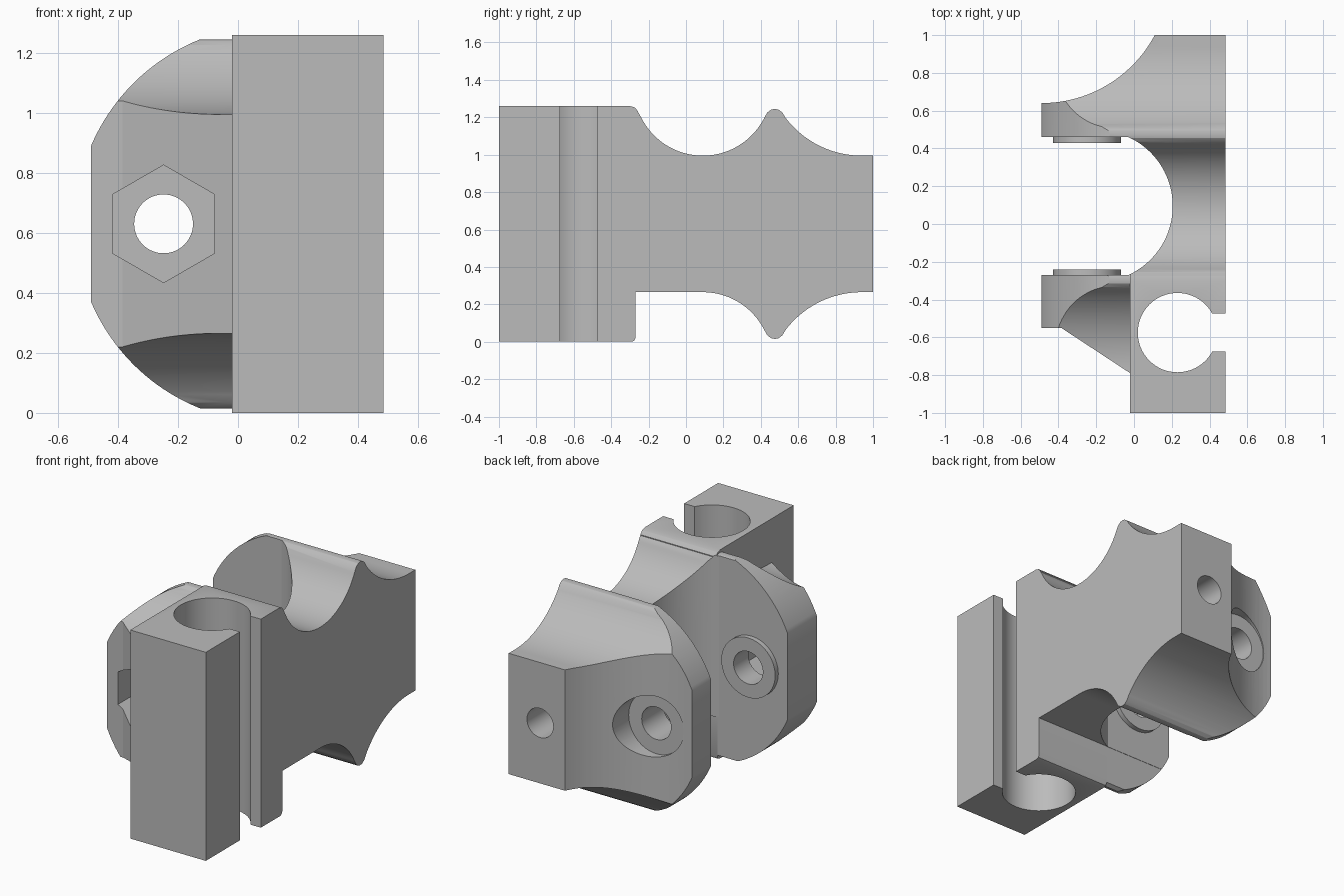
import bpy, bmesh, math

cube = bpy.data.objects.get("Cube")
if cube:
    bpy.data.objects.remove(cube, do_unlink=True)

grey = bpy.data.materials.new("plain grey")
grey.use_nodes = True
COLOUR = (0.5, 0.5, 0.5, 1)
grey.diffuse_color = COLOUR
grey.node_tree.nodes["Principled BSDF"].inputs["Base Color"].default_value = COLOUR


def arc(cx, cy, r, start, end, n=32):
    """Points on an arc, angles in degrees."""
    angles = [math.radians(start + (end - start) * i / n) for i in range(n + 1)]
    return [(cx + r * math.cos(a), cy + r * math.sin(a)) for a in angles]


def circle(cx, cy, r, n=64, start=0):
    return arc(cx, cy, r, start, start + 360, n)[:-1]


PLACE = {"x": lambda p, t: (t, p[0], p[1]),
         "y": lambda p, t: (p[0], t, p[1]),
         "z": lambda p, t: (p[0], p[1], t)}


def prism(name, axis, points, low, high):
    """Extrude a closed profile along an axis."""
    bm = bmesh.new()
    a, b = [[bm.verts.new(PLACE[axis](p, t)) for p in points] for t in (low, high)]
    bm.faces.new(a)
    bm.faces.new(b)
    n = len(points)
    for i in range(n):
        j = (i + 1) % n
        bm.faces.new((a[i], a[j], b[j], b[i]))
    bmesh.ops.recalc_face_normals(bm, faces=bm.faces)
    mesh = bpy.data.meshes.new(name)
    bm.to_mesh(mesh)
    bm.free()
    mesh.materials.append(grey)
    obj = bpy.data.objects.new(name, mesh)
    bpy.context.collection.objects.link(obj)
    return obj


def combine(body, tool, operation):
    """Apply a boolean and drop the tool."""
    mod = body.modifiers.new("cut", "BOOLEAN")
    mod.operation, mod.solver, mod.object = operation, "EXACT", tool
    bpy.context.view_layer.objects.active = body
    bpy.ops.object.modifier_apply(modifier=mod.name)
    bpy.data.objects.remove(tool, do_unlink=True)


# Scalloped side profile: ridges either side of a groove, mirrored about MID
MID, HALF = 0.09, 0.63
groove = arc(MID, 1.363, 0.368, 270, 333.7)
ridge = [(0.435, 1.226), (0.455, 1.241), (0.475, 1.245), (0.495, 1.241), (0.515, 1.226)]
shoulder = arc(0.94, 1.507, 0.512, 217, 270)
top_back = groove + ridge + shoulder + [(1.0, 0.995)]


def flip_y(points):
    return [(2 * MID - y, z) for y, z in points]


def flip_z(points):
    return [(y, 2 * HALF - z) for y, z in points]


top_front = flip_y(top_back)
bottom_back = flip_z(top_back)
bottom_front = [(-0.272, 0.265), (-0.272, 0.028)] + [
    p for p in flip_z(top_front) if p[0] < -0.28]
outline = top_front[:0:-1] + top_back + bottom_back[::-1] + bottom_front
body = prism("clamp_body", "x", outline, -0.6, 0.6)

# Plan limits: slanted front cheek, scooped back flange
plan = [(-0.7, -0.55), (-0.385, -0.55), (0.0, -0.803), (0.7, -0.803), (0.7, 1.3)]
plan += arc(-0.49, 1.32, 0.68, -3, -90) + [(-0.7, 0.64)]
combine(body, prism("plan_limit", "z", plan, -0.3, 1.6), "INTERSECT")

# Rod block at the front
block = [(-1, 0), (-0.29, 0), (-0.276, 0.006), (-0.27, 0.02), (-0.27, 1.15),
         (-0.258, 1.2), (-0.256, 1.232), (-0.275, 1.253), (-0.3, 1.26), (-1, 1.26)]
combine(body, prism("rod_block", "x", block, -0.02, 0.65), "UNION")

# Rounded front outline
bow = math.degrees(math.asin(0.26 / 0.662))
front = [(0.485, -0.2), (0.485, 1.46)]
front += [(0.119, 1.46)] + arc(0.119, HALF, 0.662, 91, 180 - bow)
front += arc(0.119, HALF, 0.662, 180 + bow, 269) + [(0.119, -0.2)]
combine(body, prism("front_limit", "y", front, -1.5, 1.5), "INTERSECT")

# Rounded jaw opening between the cheeks
reach = math.degrees(math.asin(0.365 / 0.401))
jaw = [(-0.9, -0.27)] + arc(-0.196, 0.095, 0.401, -reach, reach, 48) + [(-0.9, 0.46)]
combine(body, prism("jaw", "z", jaw, -0.3, 1.6), "DIFFERENCE")

# Raised washers on the inner faces
BOLT = (-0.248, HALF)
for low, high in ((-0.3, -0.24), (0.43, 0.5)):
    combine(body, prism("washer", "y", circle(*BOLT, 0.18), low, high), "UNION")

# Rod hole with slot, bolt hole, nut pocket, counterbore and blind end hole
cuts = [
    ("rod_hole", "z", circle(0.23, -0.575, 0.21), -0.3, 1.6),
    ("rod_slot", "z", [(0.3, -0.675), (0.7, -0.675), (0.7, -0.475), (0.3, -0.475)], -0.3, 1.6),
    ("bolt_hole", "y", circle(*BOLT, 0.098), -1.2, 1.2),
    ("nut_pocket", "y", circle(*BOLT, 0.196, 6, 30), -1.2, -0.38),
    ("counterbore", "y", circle(*BOLT, 0.185), 0.637, 1.2),
    ("end_hole", "y", circle(0.275, HALF, 0.088), 0.4, 1.2),
]
for cut in cuts:
    combine(body, prism(*cut), "DIFFERENCE")

# Smooth curved faces, keep edges crisp
bpy.ops.object.select_all(action="DESELECT")
body.select_set(True)
bpy.context.view_layer.objects.active = body
bpy.ops.object.shade_smooth_by_angle(angle=math.radians(25))
